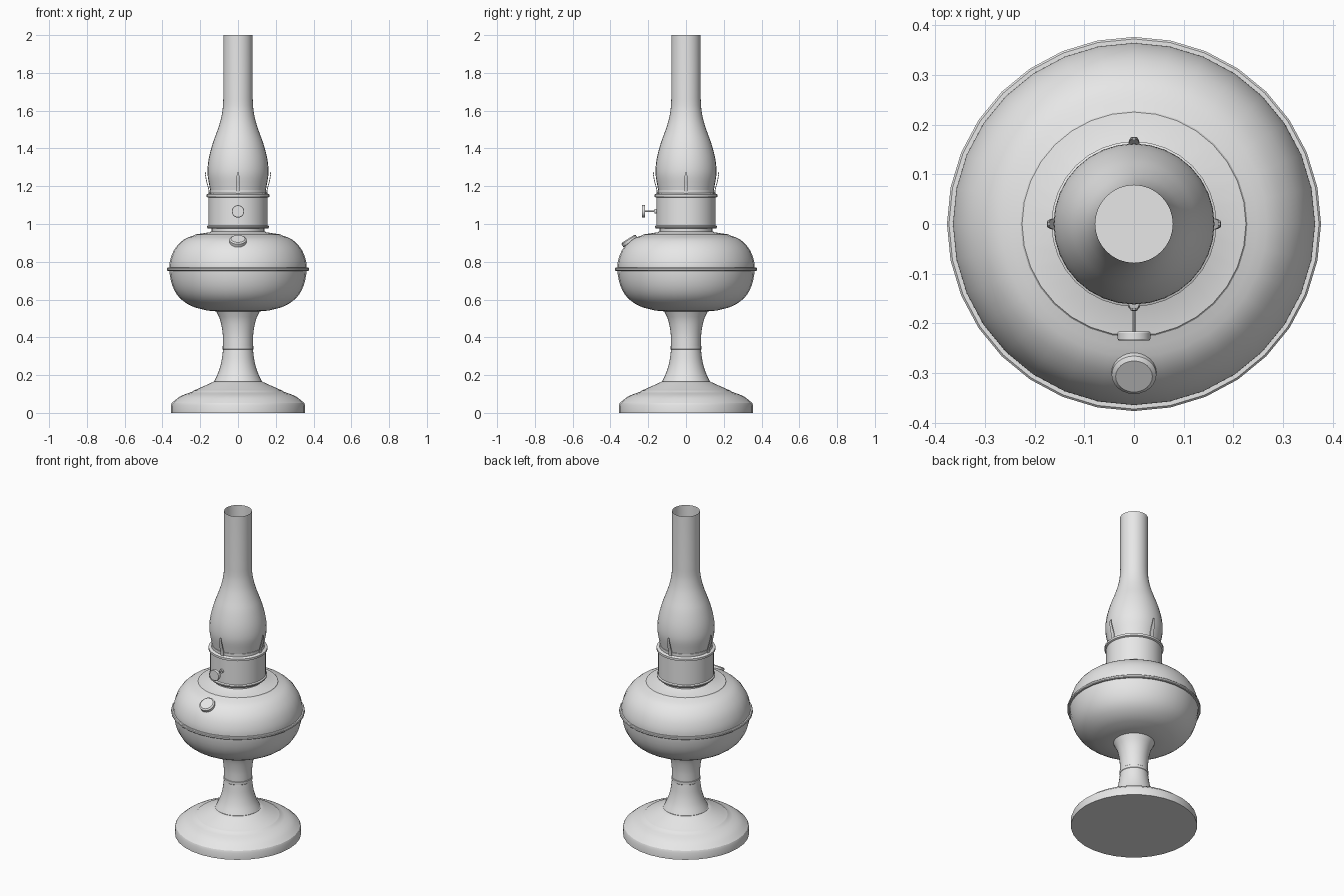
import bpy, bmesh, math
from mathutils import Vector

if "Cube" in bpy.data.objects:
    bpy.data.objects.remove(bpy.data.objects["Cube"])

grey = bpy.data.materials.new("plain_grey")
grey.diffuse_color = (0.8, 0.8, 0.8, 1)
grey.use_nodes = True
grey.node_tree.nodes["Principled BSDF"].inputs["Base Color"].default_value = grey.diffuse_color


def finish(name, bm, angle=28):
    bmesh.ops.remove_doubles(bm, verts=bm.verts, dist=1e-5)
    me = bpy.data.meshes.new(name)
    bm.to_mesh(me)
    bm.free()
    ob = bpy.data.objects.new(name, me)
    bpy.context.collection.objects.link(ob)
    me.materials.append(grey)
    bpy.ops.object.select_all(action='DESELECT')
    ob.select_set(True)
    bpy.context.view_layer.objects.active = ob
    bpy.ops.object.shade_smooth_by_angle(angle=math.radians(angle))
    return ob


def spline(pts, n=3):
    """Smooth curve through the given points."""
    p = [Vector(q) for q in pts]
    p = [2 * p[0] - p[1]] + p + [2 * p[-1] - p[-2]]
    out = []
    for a, b, c, d in zip(p, p[1:], p[2:], p[3:]):
        for i in range(n):
            t = i / n
            out.append(0.5 * (2 * b + (c - a) * t + (2 * a - 5 * b + 4 * c - d) * t * t
                              + (3 * b - a - 3 * c + d) * t ** 3))
    return [tuple(q) for q in out] + [pts[-1]]


def lathe(name, profile, sides=32, origin=(0, 0, 0), axis=(0, 0, 1)):
    """Revolve (radius, height) points, listed upwards on the outside."""
    rot = Vector((0, 0, 1)).rotation_difference(Vector(axis))
    bm = bmesh.new()
    rings = []
    for r, h in profile:
        ring = []
        for i in range(1 if r == 0 else sides):
            a = math.tau * i / sides
            ring.append(bm.verts.new(rot @ Vector((r * math.cos(a), r * math.sin(a), h)) + Vector(origin)))
        rings.append(ring)
    for lo, hi in zip(rings, rings[1:]):
        for i in range(sides):
            f = []
            for v in (lo[i % len(lo)], lo[(i + 1) % sides % len(lo)],
                      hi[(i + 1) % sides % len(hi)], hi[i % len(hi)]):
                if v not in f:
                    f.append(v)
            bm.faces.new(f)
    return finish(name, bm)


# Foot and waisted stem
lathe("foot", [(0, 0), (0.355, 0), (0.355, 0.04)]
      + spline([(0.35, 0.053), (0.305, 0.088), (0.24, 0.113)])
      + [(0.235, 0.118)] + spline([(0.232, 0.119), (0.18, 0.142), (0.128, 0.166)]) + [(0, 0.166)])
lathe("stem", [(0, 0.162), (0.128, 0.162), (0.128, 0.168)]
      + spline([(0.125, 0.17), (0.104, 0.215), (0.088, 0.27), (0.079, 0.335)])
      + [(0.081, 0.337), (0.081, 0.353)]
      + spline([(0.079, 0.355), (0.081, 0.42), (0.094, 0.49), (0.119, 0.545)]) + [(0, 0.545)])

# Fuel bowl with its seam band
lathe("fuel_bowl", [(0, 0.538), (0.12, 0.538)]
      + spline([(0.165, 0.542), (0.245, 0.565), (0.31, 0.61), (0.348, 0.675), (0.364, 0.76),
                (0.356, 0.82), (0.33, 0.875), (0.285, 0.919), (0.228, 0.941)])
      + [(0.225, 0.945), (0.15, 0.956), (0.143, 0.96), (0, 0.96)])
lathe("seam_band", [(0.35, 0.752), (0.372, 0.752), (0.376, 0.756), (0.376, 0.765),
                    (0.372, 0.769), (0.35, 0.769)])

# Burner collar, drum and gallery rims
lathe("burner_neck", [(0, 0.95), (0.14, 0.95), (0.14, 0.985), (0, 0.985)])
lathe("burner_drum", [(0, 0.977), (0.16, 0.977), (0.164, 0.982), (0.164, 0.988), (0.157, 0.993),
                      (0.157, 1.14), (0.166, 1.144), (0.166, 1.157), (0.158, 1.161),
                      (0.15, 1.163), (0.15, 1.18), (0.143, 1.183), (0.143, 1.15), (0, 1.15)])

# Open glass chimney
lathe("chimney", spline([(0.144, 1.16), (0.152, 1.205), (0.161, 1.26), (0.16, 1.31), (0.151, 1.365),
                         (0.133, 1.43), (0.111, 1.49), (0.092, 1.55), (0.081, 1.61), (0.078, 1.66)])
      + [(0.078, 2.0)])

# Filler cap on the bowl shoulder
tilt = math.radians(32)
lathe("filler_cap", [(0, -0.025), (0.042, -0.025), (0.042, -0.004), (0.045, -0.002), (0.045, 0.014),
                     (0.037, 0.02), (0, 0.02)], 24,
      (0, -0.296, 0.905), (0, -math.sin(tilt), math.cos(tilt)))

# Wick knob and its shaft
lathe("wick_shaft", [(0, 0), (0.0045, 0), (0.0045, 0.075), (0, 0.075)], 10, (0, -0.15, 1.067), (0, -1, 0))
lathe("shaft_boss", [(0, 0), (0.012, 0), (0.012, 0.016), (0, 0.016)], 12, (0, -0.152, 1.067), (0, -1, 0))
lathe("wick_knob", [(0, 0), (0.031, 0), (0.033, 0.003), (0.033, 0.015), (0.031, 0.018), (0, 0.018)],
      20, (0, -0.216, 1.067), (0, -1, 0))

# Four bowed spring prongs holding the chimney: (radius, height, half width)
path = [(0.151, 1.155, 0.011), (0.154, 1.19, 0.011), (0.163, 1.22, 0.0105), (0.168, 1.245, 0.008),
        (0.171, 1.262, 0.006), (0.169, 1.275, 0.003)]
for k, side in enumerate(("right", "back", "left", "front")):
    a = k * math.pi / 2
    out, across = Vector((math.cos(a), math.sin(a), 0)), Vector((-math.sin(a), math.cos(a), 0))
    bm = bmesh.new()
    rings = []
    for r, z, w in path:
        rings.append([bm.verts.new(out * (r + dr) + across * (w * s) + Vector((0, 0, z)))
                      for dr, s in ((0, -1), (0.004, -1), (0.004, 1), (0, 1))])
    for lo, hi in zip(rings, rings[1:]):
        for i in range(4):
            j = (i + 1) % 4
            bm.faces.new((lo[i], lo[j], hi[j], hi[i]))
    bm.faces.new(rings[0][::-1])
    bm.faces.new(rings[-1])
    bmesh.ops.recalc_face_normals(bm, faces=bm.faces)
    finish("prong_" + side, bm)
